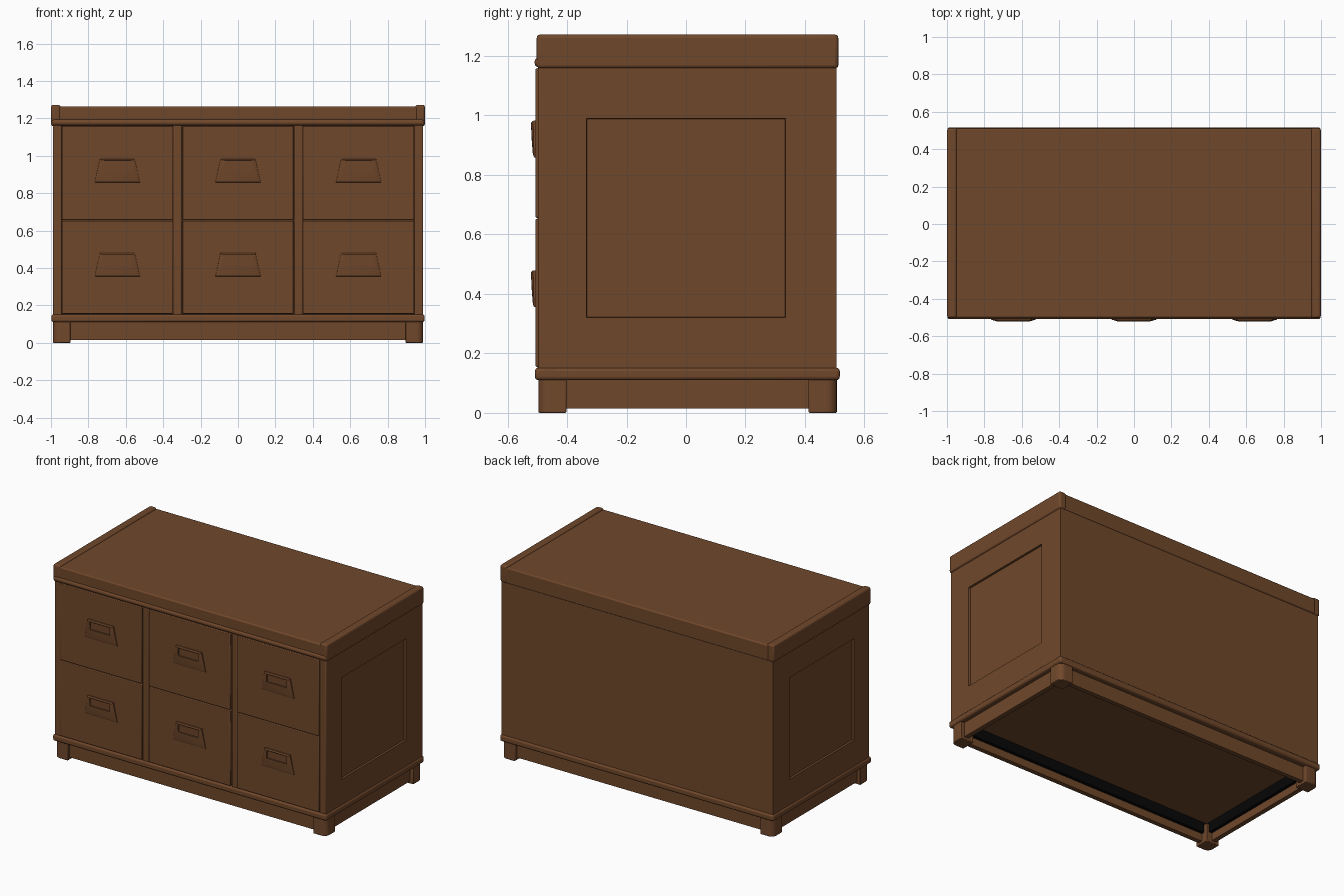
import bpy, bmesh
from math import radians

old = bpy.data.objects.get("Cube")
if old:
    bpy.data.objects.remove(old, do_unlink=True)


def material(name, color):
    mat = bpy.data.materials.new(name)
    mat.use_nodes = True
    mat.diffuse_color = color
    mat.node_tree.nodes["Principled BSDF"].inputs["Base Color"].default_value = color
    return mat


WOOD = material("brown wood", (0.163, 0.064, 0.024, 1))
BLACK = material("black lining", (0.002, 0.002, 0.002, 1))


def finish(name, bm, bevel=0.0, segments=2, mat=WOOD):
    bmesh.ops.recalc_face_normals(bm, faces=bm.faces)
    mesh = bpy.data.meshes.new(name)
    bm.to_mesh(mesh)
    bm.free()
    mesh.materials.append(mat)
    obj = bpy.data.objects.new(name, mesh)
    bpy.context.collection.objects.link(obj)
    if bevel:
        mod = obj.modifiers.new("rounded edges", "BEVEL")
        mod.width, mod.segments, mod.limit_method = bevel, segments, "ANGLE"
    bpy.ops.object.select_all(action="DESELECT")
    obj.select_set(True)
    bpy.context.view_layer.objects.active = obj
    bpy.ops.object.shade_smooth_by_angle(angle=radians(35))
    return obj


def box_mesh(x, y, z):
    bm = bmesh.new()
    bmesh.ops.create_cube(bm, size=1)
    for v in bm.verts:
        v.co = [r[0] if c < 0 else r[1] for c, r in zip(v.co, (x, y, z))]
    return bm


def box(name, x, y, z, bevel=0.0, segments=2, mat=WOOD):
    return finish(name, box_mesh(x, y, z), bevel, segments, mat)


# Carcass with a sunken panel in each end
bm = box_mesh((-0.99, 0.99), (-0.475, 0.506), (0.13, 1.165))
bm.normal_update()
ends = [f for f in bm.faces if abs(f.normal.x) > 0.9]
bmesh.ops.inset_individual(bm, faces=ends, thickness=0.16)
for f in ends:
    for v in f.verts:
        v.co.y = 0.335 if v.co.y > 0 else -0.335
        v.co.z = 0.99 if v.co.z > 0.6 else 0.32
bmesh.ops.inset_individual(bm, faces=ends, thickness=0.003, depth=-0.012)
finish("carcass", bm)

# Front stiles and rail
for side in (-1, 1):
    a, b = sorted((side * 0.942, side * 0.99))
    box("corner_stile", (a, b), (-0.498, -0.47), (0.14, 1.165), 0.005)
    a, b = sorted((side * 0.300, side * 0.348))
    box("divider", (a, b), (-0.499, -0.47), (0.14, 1.165), 0.008, 3)
box("middle_rail", (-0.95, 0.95), (-0.49, -0.47), (0.64, 0.668))


# Cup pull: trapezoid flaring back to the drawer, with a sunken finger slot
def handle(cx, top):
    bm = bmesh.new()

    def ring(y_top, y_bottom, wide_top, wide_bottom, high, low):
        corners = (
            (-wide_top, y_top, high), (wide_top, y_top, high),
            (wide_bottom, y_bottom, low), (-wide_bottom, y_bottom, low),
        )
        return [bm.verts.new((cx + x, y, top - z)) for x, y, z in corners]

    rings = [
        ring(-0.500, -0.500, 0.094, 0.122, 0.000, 0.126),
        ring(-0.514, -0.511, 0.093, 0.120, 0.001, 0.124),
        ring(-0.521, -0.515, 0.086, 0.106, 0.007, 0.112),
        ring(-0.521, -0.519, 0.072, 0.072, 0.012, 0.062),
        ring(-0.513, -0.511, 0.072, 0.072, 0.012, 0.062),
    ]
    for r, s in zip(rings, rings[1:]):
        for i in range(4):
            j = (i + 1) % 4
            bm.faces.new((r[i], r[j], s[j], s[i]))
    bm.faces.new(rings[0])
    bm.faces.new(rings[-1])
    finish("handle", bm)


# Six drawers in two rows
for cx in (-0.645, 0, 0.645):
    for low, high, top in ((0.155, 0.652, 0.48), (0.656, 1.158, 0.983)):
        box("drawer", (cx - 0.297, cx + 0.297), (-0.506, -0.46), (low, high), 0.004)
        handle(cx, top)

# Top board, front moulding and raised end caps
box("top_board", (-0.96, 0.96), (-0.5, 0.512), (1.16, 1.263), 0.008, 3)
box("top_moulding", (-0.996, 0.996), (-0.509, -0.46), (1.162, 1.195), 0.014, 3)
for side in (-1, 1):
    a, b = sorted((side * 0.948, side * 0.999))
    box("end_cap", (a, b), (-0.502, 0.512), (1.158, 1.272), 0.012, 3)

# Base moulding frame
for y in ((-0.508, -0.43), (0.43, 0.517)):
    box("base_moulding", (-0.998, 0.998), y, (0.11, 0.152), 0.012, 3)
for side in (-1, 1):
    a, b = sorted((side * 0.92, side * 0.998))
    box("base_moulding_end", (a, b), (-0.5, 0.505), (0.11, 0.152), 0.012, 3)

# Plinth boards, each with a black lining strip inside below the floor
for y in ((-0.475, -0.445), (0.45, 0.48)):
    box("plinth_board", (-0.93, 0.93), y, (0.015, 0.12))
for y in ((-0.446, -0.424), (0.424, 0.451)):
    box("plinth_lining", (-0.936, 0.936), y, (0.065, 0.135), mat=BLACK)
for side in (-1, 1):
    a, b = sorted((side * 0.935, side * 0.965))
    box("plinth_end", (a, b), (-0.45, 0.455), (0.015, 0.12))
    a, b = sorted((side * 0.914, side * 0.936))
    box("plinth_end_lining", (a, b), (-0.43, 0.43), (0.065, 0.135), mat=BLACK)

# Corner feet, rounded on the outer corner
for side in (-1, 1):
    for y in ((-0.496, -0.402), (0.412, 0.507)):
        a, b = sorted((side * 0.895, side * 0.99))
        bm = box_mesh((a, b), y, (0, 0.12))
        outer = [
            e for e in bm.edges
            if abs(e.verts[0].co.z - e.verts[1].co.z) > 0.1
            and all(abs(v.co.x) > 0.95 and abs(v.co.y) > 0.45 for v in e.verts)
        ]
        bmesh.ops.bevel(bm, geom=outer, offset=0.035, segments=5, profile=0.5, affect="EDGES")
        finish("foot", bm, 0.004)
